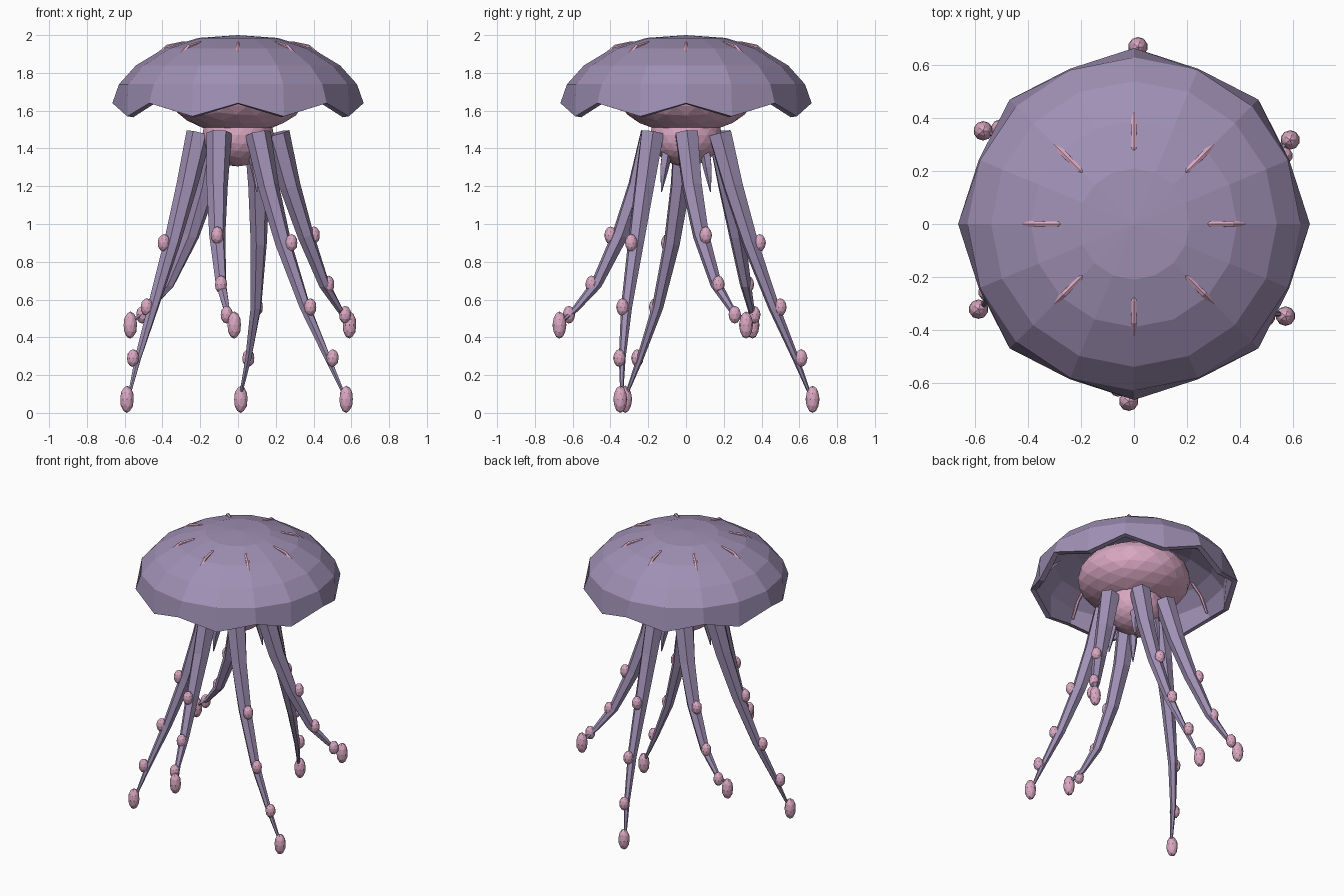
import bpy, bmesh
from math import sin, cos, pi, radians
from mathutils import Vector, Matrix

if "Cube" in bpy.data.objects:
    bpy.data.objects.remove(bpy.data.objects["Cube"])


def material(name, rgb):
    m = bpy.data.materials.new(name)
    m.use_nodes = True
    m.diffuse_color = (*rgb, 1)
    m.node_tree.nodes["Principled BSDF"].inputs["Base Color"].default_value = (*rgb, 1)
    return m


LAVENDER = material("lavender skin", (0.35, 0.28, 0.46))
PINK = material("pink flesh", (0.70, 0.39, 0.54))


def finish(name, bm, mat):
    bmesh.ops.recalc_face_normals(bm, faces=bm.faces[:])
    mesh = bpy.data.meshes.new(name)
    bm.to_mesh(mesh)
    bm.free()
    mesh.materials.append(mat)
    ob = bpy.data.objects.new(name, mesh)
    bpy.context.collection.objects.link(ob)
    return ob


def ellipsoid(bm, centre, r, h, detail):
    bmesh.ops.create_icosphere(bm, subdivisions=detail, radius=1,
        matrix=Matrix.Translation(centre) @ Matrix.Diagonal((r, r, h, 1)))


def tube(bm, points, radii, sides):
    """Capped tapering tube whose rings stand square to the path."""
    rings = []
    for i, p in enumerate(points):
        d = (points[min(i + 1, len(points) - 1)] - points[max(i - 1, 0)]).normalized()
        side = d.cross(Vector((-p.y, p.x, 0))).normalized()
        other = d.cross(side)
        rings.append([bm.verts.new(p + radii[i] * (side * cos(k * 2 * pi / sides)
                      + other * sin(k * 2 * pi / sides))) for k in range(sides)])
    for a, b in zip(rings, rings[1:]):
        for k in range(sides):
            n = (k + 1) % sides
            bm.faces.new((a[k], a[n], b[n], b[k]))
    bm.faces.new(rings[0])
    bm.faces.new(rings[-1])


def polar(angle, r, z, swirl=0):
    """Point at radius r, shifted clockwise by swirl."""
    return Vector((r * cos(angle) + swirl * sin(angle),
                   r * sin(angle) - swirl * cos(angle), z))


# Bell: lathed dome with a scalloped rim
SEG = 16
bm = bmesh.new()
top = bm.verts.new((0, 0, 2))
previous = None
for r, z in [(0.21, 1.985), (0.39, 1.93), (0.54, 1.84), (0.63, 1.74), (0.665, 1.64)]:
    ring = []
    for k in range(SEG):
        low = z == 1.64 and k % 2
        ring.append(bm.verts.new(polar(k * 2 * pi / SEG, r - 0.03 * low, z - 0.07 * low)))
    for k in range(SEG):
        n = (k + 1) % SEG
        if previous:
            bm.faces.new((previous[k], ring[k], ring[n], previous[n]))
        else:
            bm.faces.new((top, ring[k], ring[n]))
    previous = ring
bell = finish("bell", bm, LAVENDER)
shell = bell.modifiers.new("thickness", "SOLIDIFY")
shell.thickness = 0.035
shell.offset = -1

# Radial canals: run under the bell and break through near the crown
bm = bmesh.new()
canal = [(0.2, 1.945), (0.29, 1.957), (0.37, 1.938), (0.46, 1.865), (0.56, 1.77), (0.61, 1.66)]
for k in range(8):
    tube(bm, [polar(k * pi / 4, r, z) for r, z in canal],
         [0.008, 0.01, 0.013, 0.012, 0.011, 0.008], 6)
finish("radial_canals", bm, PINK)

# Inner body and mouth
bm = bmesh.new()
ellipsoid(bm, (0, 0, 1.68), 0.36, 0.2, 3)
finish("inner_body", bm, PINK)
bm = bmesh.new()
ellipsoid(bm, (0, 0, 1.47), 0.19, 0.165, 3)
finish("mouth", bm, PINK)

# Short pointed arms around the mouth
bm = bmesh.new()
for sx in (-1, 1):
    for sy in (-1, 1):
        tube(bm, [Vector((sx * x, sy * y, z)) for x, y, z in
             [(0.07, 0.09, 1.46), (0.09, 0.115, 1.3), (0.1, 0.13, 1.17)]],
             [0.035, 0.025, 0.003], 5)
finish("mouth_arms", bm, LAVENDER)

# Tentacles: radius, height, swirl along the path, then the buds on the outside
LONG = ([(0.18, 1.48, 0.1), (0.25, 1.2, 0.11), (0.34, 0.9, 0.11),
         (0.465, 0.56, 0.095), (0.58, 0.29, 0.055), (0.655, 0.1, 0.015)],
        [(0.39, 0.9, 0.11), (0.5, 0.56, 0.1), (0.61, 0.29, 0.055), (0.67, 0.072, 0.015)])
SHORT = ([(0.18, 1.48, 0.1), (0.255, 1.2, 0.11), (0.35, 0.94, 0.11),
          (0.475, 0.68, 0.09), (0.585, 0.55, 0.06), (0.65, 0.49, 0.02)],
         [(0.4, 0.94, 0.11), (0.5, 0.68, 0.09), (0.62, 0.52, 0.06), (0.67, 0.465, 0.02)])
RADII = [0.068, 0.056, 0.044, 0.03, 0.018, 0.008]
for k in range(6):
    angle = radians(30 + 60 * k)
    path, buds = LONG if k % 2 else SHORT
    bm = bmesh.new()
    tube(bm, [polar(angle, *p) for p in path], RADII, 6)
    finish(f"tentacle_{k + 1}", bm, LAVENDER)
    bm = bmesh.new()
    for i, p in enumerate(buds):
        r, h = (0.037, 0.072) if i == 3 else (0.033, 0.047)
        ellipsoid(bm, polar(angle, *p), r, h, 2)
    finish(f"tentacle_buds_{k + 1}", bm, PINK)
